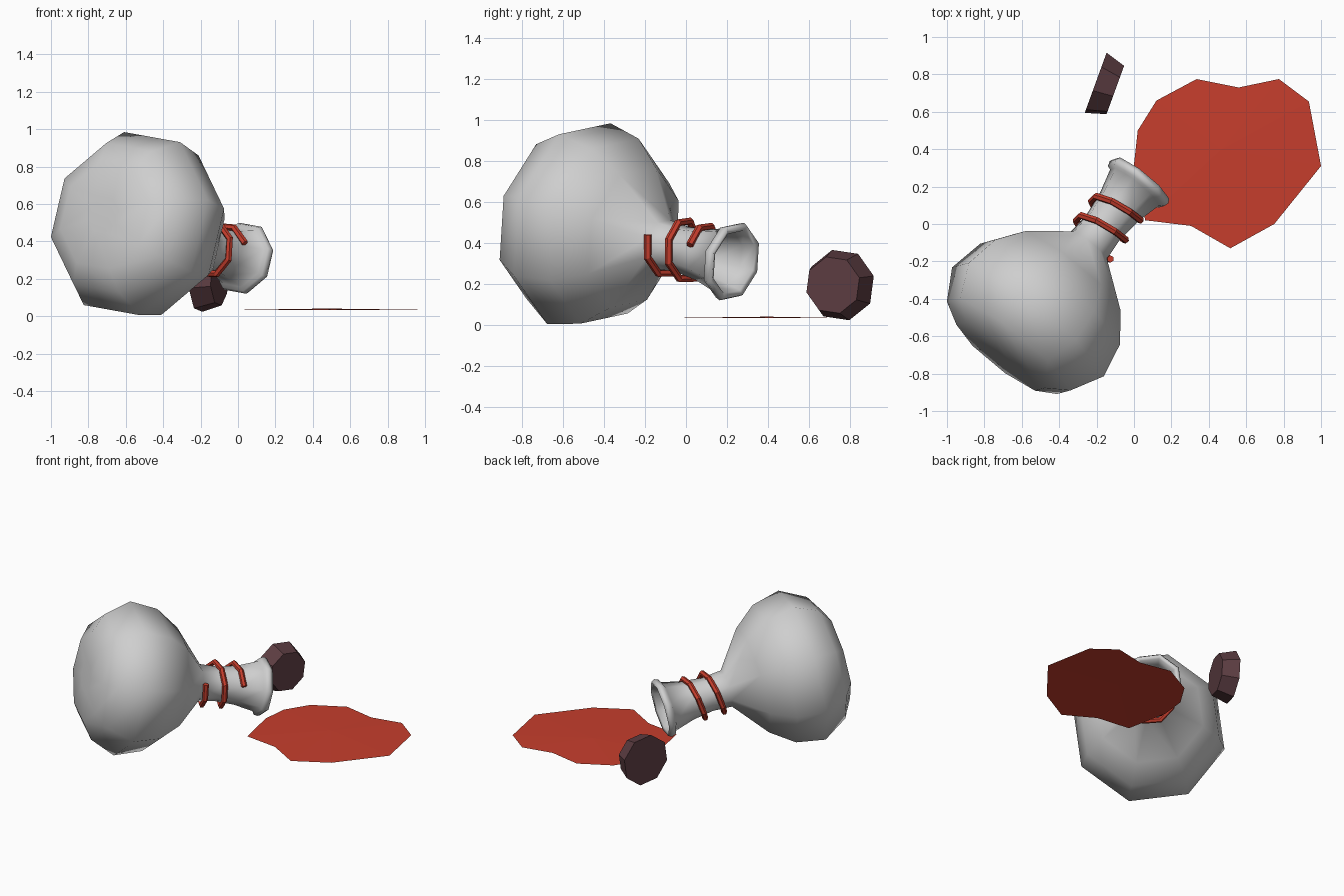
import bpy, bmesh, math
from mathutils import Vector

if "Cube" in bpy.data.objects:
    bpy.data.objects.remove(bpy.data.objects["Cube"])


def material(name, rgb):
    m = bpy.data.materials.new(name)
    m.diffuse_color = (*rgb, 1)
    m.use_nodes = True
    m.node_tree.nodes["Principled BSDF"].inputs["Base Color"].default_value = m.diffuse_color
    return m


glass = material("pale grey glass", (0.62, 0.62, 0.62))
red = material("spilled red", (0.57, 0.048, 0.026))
maroon = material("dark maroon cork", (0.105, 0.045, 0.053))


def add_object(name, bm, mat, smooth=False):
    bmesh.ops.recalc_face_normals(bm, faces=bm.faces)
    me = bpy.data.meshes.new(name)
    bm.to_mesh(me)
    bm.free()
    me.materials.append(mat)
    for p in me.polygons:
        p.use_smooth = smooth
    ob = bpy.data.objects.new(name, me)
    bpy.context.collection.objects.link(ob)
    return ob


class Frame:
    """Axis with a level side vector and an up vector."""
    def __init__(self, origin, azimuth, drop):
        a, e = math.radians(azimuth), math.radians(drop)
        self.o = Vector(origin)
        self.d = Vector((math.cos(a) * math.cos(e), math.sin(a) * math.cos(e), -math.sin(e)))
        self.s = Vector((math.sin(a), -math.cos(a), 0))
        self.u = self.s.cross(self.d)

    def point(self, along, r, deg):
        t = math.radians(deg)
        return self.o + self.d * along + (self.s * math.cos(t) + self.u * math.sin(t)) * r


def lathe(name, frame, profile, start, mat, smooth, sides=8):
    bm = bmesh.new()
    rings = [[bm.verts.new(frame.point(a, r, start + 360 / sides * k)) for k in range(sides)]
             for a, r in profile]
    for p, q in zip(rings, rings[1:]):
        for k in range(sides):
            n = (k + 1) % sides
            bm.faces.new((p[k], p[n], q[n], q[k]))
    bm.faces.new(rings[0])
    bm.faces.new(rings[-1])
    return add_object(name, bm, mat, smooth)


# Tipped-over flask: base, belly, neck, rolled lip, inside of the mouth
flask_frame = Frame((-0.567, -0.523, 0.495), 51.5, 11)
flask_profile = [(-0.25, 0.10), (-0.24, 0.30), (-0.168, 0.42), (0, 0.515), (0.194, 0.475),
                 (0.346, 0.36), (0.53, 0.125), (0.66, 0.115), (0.80, 0.132), (0.935, 0.168),
                 (0.945, 0.19), (0.972, 0.199), (0.995, 0.187), (0.985, 0.162),
                 (0.92, 0.145), (0.78, 0.11), (0.60, 0.09)]
lathe("flask", flask_frame, flask_profile, 14.5, glass, True)

# Cord wound twice around the neck
cu = bpy.data.curves.new("neck_cord", "CURVE")
cu.dimensions = "3D"
cu.bevel_depth = 0.019
cu.bevel_resolution = 1
cu.use_fill_caps = True
sp = cu.splines.new("POLY")
steps = 16
sp.points.add(steps)
for i in range(steps + 1):
    f = i / steps
    p = flask_frame.point(0.538 + 0.267 * f, 0.145, 20 - 720 * f)
    sp.points[i].co = (*p, 1)
cu.materials.append(red)
cord = bpy.data.objects.new("neck_cord", cu)
bpy.context.collection.objects.link(cord)
bpy.context.view_layer.objects.active = cord
cord.select_set(True)
bpy.ops.object.convert(target="MESH")
for p in bpy.context.object.data.polygons:
    p.use_smooth = False

# Stopper lying on its side
cork_frame = Frame((-0.205, 0.755, 0.195), -20, 0)
# the frame's side vector points to -y here, so the start angle is mirrored
lathe("stopper", cork_frame, [(0, 0.177), (0.112, 0.142)], 180 - 14.5, maroon, False)

# Spilled puddle: thin sheet with a wavy outline
outline = [(0.0, 0.32), (0.02, 0.50), (0.12, 0.66), (0.335, 0.775), (0.56, 0.73), (0.775, 0.775),
           (0.935, 0.655), (1.0, 0.31), (0.75, 0.0), (0.515, -0.13), (0.305, -0.01), (0.06, 0.02)]
bm = bmesh.new()
rim = [bm.verts.new((x, y, 0.034)) for x, y in outline]
mid = bm.verts.new((0.47, 0.4, 0.041))
for k in range(len(rim)):
    bm.faces.new((mid, rim[(k + 1) % len(rim)], rim[k]))
puddle = add_object("puddle", bm, red)
if puddle.data.polygons[0].normal.z < 0:
    puddle.data.flip_normals()
